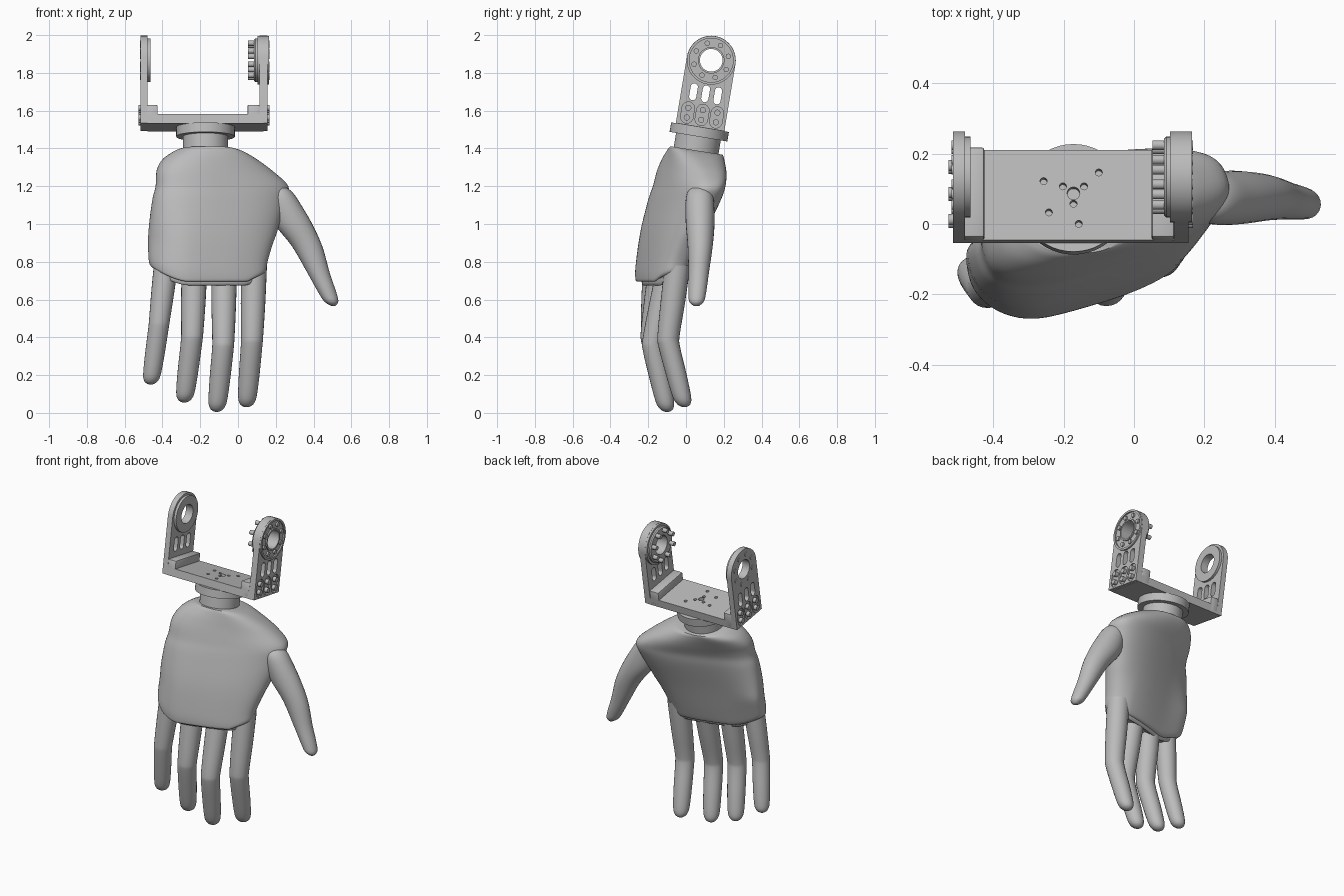
import bpy, bmesh
from math import sin, cos, pi, radians, copysign
from mathutils import Matrix, Vector

if "Cube" in bpy.data.objects:
    bpy.data.objects.remove(bpy.data.objects["Cube"])

grey = bpy.data.materials.new("plain_grey")
grey.use_nodes = True
grey.diffuse_color = (0.5, 0.5, 0.5, 1)
grey.node_tree.nodes["Principled BSDF"].inputs["Base Color"].default_value = grey.diffuse_color

# Leaning frame shared by the neck and the bracket
FRAME = Matrix.Translation((-0.172, 0.07, 1.487)) @ Matrix.Rotation(radians(-9.5), 4, 'X')


def smooth(obj, angle):
    bpy.ops.object.select_all(action='DESELECT')
    obj.select_set(True)
    bpy.context.view_layer.objects.active = obj
    bpy.ops.object.shade_smooth_by_angle(angle=radians(angle))


def finish(name, bm, matrix=None, angle=35):
    if matrix:
        bm.transform(matrix)
    bmesh.ops.recalc_face_normals(bm, faces=bm.faces)
    mesh = bpy.data.meshes.new(name)
    bm.to_mesh(mesh)
    bm.free()
    obj = bpy.data.objects.new(name, mesh)
    bpy.context.collection.objects.link(obj)
    mesh.materials.append(grey)
    smooth(obj, angle)
    return obj


def clamp(t):
    return max(0, min(1, t))


def catmull(a, b, c, d, t):
    return 0.5 * (2 * b + (c - a) * t + (2 * a - 5 * b + 4 * c - d) * t * t
                  + (3 * b - a - 3 * c + d) * t ** 3)


def loft(name, sections, steps=5, sides=32, power=2.0, warp=None, angle=50):
    """Skin through horizontal rings: x, y, z, half width, half depth, turn."""
    rows = [Vector(s) for s in sections]
    rows = [rows[0]] + rows + [rows[-1]]
    rings = [catmull(*rows[i:i + 4], k / steps)
             for i in range(len(rows) - 3) for k in range(steps)] + [rows[-1]]
    bm = bmesh.new()
    skin = []
    for x, y, z, w, d, turn in rings:
        ring = []
        for i in range(sides):
            a = 2 * pi * i / sides
            u = copysign(abs(cos(a)) ** (2 / power), cos(a)) * w
            v = copysign(abs(sin(a)) ** (2 / power), sin(a)) * d
            t = radians(turn)
            p = Vector((x + u * cos(t) - v * sin(t), y + u * sin(t) + v * cos(t), z))
            ring.append(bm.verts.new(warp(p) if warp else p))
        skin.append(ring)
    for low, high in zip(skin, skin[1:]):
        for i in range(sides):
            j = (i + 1) % sides
            bm.faces.new((low[i], low[j], high[j], high[i]))
    bm.faces.new(skin[0])
    bm.faces.new(skin[-1])
    return finish(name, bm, angle=angle)


def box(bm, x0, x1, y0, y1, z0, z1):
    m = Matrix.Translation(((x0 + x1) / 2, (y0 + y1) / 2, (z0 + z1) / 2))
    bmesh.ops.create_cube(bm, size=1, matrix=m @ Matrix.Diagonal((x1 - x0, y1 - y0, z1 - z0, 1)))


def rod(bm, x0, x1, y, z, r, sides=16):
    m = Matrix.Translation(((x0 + x1) / 2, y, z)) @ Matrix.Rotation(pi / 2, 4, 'Y')
    bmesh.ops.create_cone(bm, cap_ends=True, segments=sides, radius1=r, radius2=r,
                          depth=abs(x1 - x0), matrix=m)


def tube(bm, z, profile, sides=56):
    """Closed (x, radius) profile turned around a crosswise axis."""
    loops = []
    for x, r in profile:
        loops.append([bm.verts.new((x, r * cos(2 * pi * i / sides), z + r * sin(2 * pi * i / sides)))
                      for i in range(sides)])
    for a, b in zip(loops, loops[1:] + loops[:1]):
        for i in range(sides):
            j = (i + 1) % sides
            bm.faces.new((a[i], a[j], b[j], b[i]))


def post(bm, x, y, z0, z1, r, sides=48):
    bmesh.ops.create_cone(bm, cap_ends=True, segments=sides, radius1=r, radius2=r, depth=z1 - z0,
                          matrix=Matrix.Translation((x, y, (z0 + z1) / 2)))


def stadium(bm, x0, x1, y, z0, z1, r, round_base=True):
    """Upright slab with a round top and a round or flat base."""
    n = 20
    pts = [(y + r * cos(pi * i / n), z1 - r + r * sin(pi * i / n)) for i in range(n + 1)]
    if round_base:
        pts += [(y - r * cos(pi * i / n), z0 + r - r * sin(pi * i / n)) for i in range(n + 1)]
    else:
        pts += [(y - r, z0), (y + r, z0)]
    face = bm.faces.new([bm.verts.new((x0, a, b)) for a, b in pts])
    out = bmesh.ops.extrude_face_region(bm, geom=[face])
    moved = [v for v in out["geom"] if isinstance(v, bmesh.types.BMVert)]
    bmesh.ops.translate(bm, verts=moved, vec=(x1 - x0, 0, 0))


def carve(obj, bm):
    cutter = finish("cutter", bm, FRAME)
    cutter.hide_render = True
    mod = obj.modifiers.new("carve", 'BOOLEAN')
    mod.object, mod.operation, mod.solver = cutter, 'DIFFERENCE', 'EXACT'
    bpy.context.view_layer.objects.active = obj
    bpy.ops.object.modifier_apply(modifier=mod.name)
    bpy.data.objects.remove(cutter)
    smooth(obj, 30)


# Palm shell: outer edge curls back, lower corners lift, top slopes
def palm_warp(p):
    low = clamp((0.95 - p.z) / 0.25)
    top = clamp((p.z - 1.2) / 0.2)
    curl = clamp((1.25 - p.z) / 0.35)
    p.y += curl * 0.075 * max(0, (-0.24 - p.x) / 0.23) ** 2
    p.z += low * 0.085 * max(0, (-0.27 - p.x) / 0.2) ** 1.5
    p.z += low * 0.05 * max(0, (p.x - 0.05) / 0.1)
    p.z -= top * 0.165 * (p.y - 0.02)
    return p


palm = [(-0.16, -0.14, 0.695, 0.305, 0.092, 16), (-0.16, -0.137, 0.71, 0.318, 0.102, 16),
        (-0.157, -0.122, 0.78, 0.328, 0.112, 17), (-0.135, -0.075, 0.95, 0.352, 0.127, 18.5),
        (-0.1, -0.012, 1.12, 0.37, 0.137, 20), (-0.085, 0.016, 1.2, 0.366, 0.137, 20),
        (-0.12, 0.032, 1.28, 0.32, 0.143, 19), (-0.145, 0.043, 1.34, 0.258, 0.146, 15),
        (-0.155, 0.052, 1.38, 0.195, 0.144, 8), (-0.16, 0.055, 1.395, 0.155, 0.138, 0)]
loft("palm_shell", palm, sides=64, power=2.5, warp=palm_warp, angle=40)

# Inner palm showing under the shell rim
loft("inner_palm", [(-0.155, -0.13, 0.682, 0.26, 0.055, 16), (-0.155, -0.13, 0.69, 0.285, 0.075, 16),
                    (-0.15, -0.11, 0.85, 0.3, 0.085, 17)], sides=48, power=2.5, warp=palm_warp)

# Fingers: base, knuckle and tip points with a radius
fingers = {
    "little_finger": ((-0.375, -0.16, 0.84), (-0.418, -0.185, 0.47), (-0.463, -0.13, 0.15), 0.053),
    "ring_finger": ((-0.23, -0.13, 0.78), (-0.243, -0.185, 0.4), (-0.285, -0.11, 0.055), 0.056),
    "middle_finger": ((-0.073, -0.085, 0.78), (-0.078, -0.178, 0.36), (-0.113, -0.1, 0.005), 0.056),
    "index_finger": ((0.085, -0.045, 0.78), (0.074, -0.096, 0.38), (0.045, -0.008, 0.03), 0.056),
}
for name, (base, knuckle, tip, r) in fingers.items():
    base, knuckle, tip = Vector(base), Vector(knuckle), Vector(tip)
    rows = []
    for a, b, t, k in ((base, knuckle, 0, 1.22), (base, knuckle, 0.5, 1.16), (base, knuckle, 0.92, 1.05),
                       (knuckle, tip, 0.08, 1.02), (knuckle, tip, 0.5, 0.98), (knuckle, tip, 0.83, 0.88),
                       (knuckle, tip, 0.94, 0.68), (knuckle, tip, 0.985, 0.38), (knuckle, tip, 1, 0.1)):
        rows.append((*a.lerp(b, t), r * k, r * k, 0))
    loft(name, rows, steps=4, sides=24)

# Thumb
loft("thumb", [(0.21, 0.073, 1.2, 0.01, 0.012, 0), (0.215, 0.073, 1.19, 0.045, 0.045, 0),
               (0.222, 0.073, 1.16, 0.073, 0.068, 0),
               (0.245, 0.073, 1.1, 0.09, 0.076, 0), (0.293, 0.075, 1.0, 0.1, 0.076, 0),
               (0.367, 0.075, 0.88, 0.08, 0.066, 0), (0.427, 0.067, 0.74, 0.059, 0.054, 0),
               (0.472, 0.06, 0.64, 0.048, 0.047, 0), (0.494, 0.056, 0.59, 0.037, 0.039, 0),
               (0.504, 0.055, 0.567, 0.012, 0.015, 0)], sides=28)

# Neck and flange
bm = bmesh.new()
post(bm, 0, 0, -0.13, 0, 0.12)
post(bm, 0, 0, -0.025, 0.026, 0.155)
finish("neck_flange", bm, FRAME)

# Bracket base plate with screw holes
bm = bmesh.new()
box(bm, -0.308, 0.307, -0.13, 0.13, 0.025, 0.075)
plate = finish("bracket_plate", bm, FRAME)
bm = bmesh.new()
post(bm, 0, 0.005, 0.045, 0.1, 0.018, 24)
for x, y in ((-0.085, 0.04), (-0.03, 0.025), (0.03, 0.025), (0.072, 0.065),
             (0, -0.025), (-0.07, -0.05), (0.015, -0.083)):
    post(bm, x, y, 0.045, 0.1, 0.01, 16)
carve(plate, bm)

# Raised end blocks
for name, x0, x1 in (("right_block", -0.312, -0.253), ("left_block", 0.222, 0.287)):
    bm = bmesh.new()
    box(bm, x0, x1, -0.13, 0.13, 0.03, 0.125)
    bmesh.ops.bevel(bm, geom=bm.edges[:], offset=0.008, segments=2, profile=0.5, affect='EDGES')
    finish(name, bm, FRAME)

# Bracket arms: slab, bearing ring, slots, pockets and screws
HUB = 0.385
HOLE = 0.06
for name, inner, outer, side in (("right", -0.308, -0.343, -1), ("left", 0.287, 0.327, 1)):
    bm = bmesh.new()
    stadium(bm, inner, outer, 0, 0.026, HUB + 0.13, 0.13, False)
    arm = finish(name + "_arm", bm, FRAME)
    bm = bmesh.new()
    rod(bm, inner - side * 0.1, outer + side * 0.1, 0, HUB, HOLE, 56)
    for k in (-1, 0, 1):
        stadium(bm, inner - side * 0.05, outer + side * 0.05, k * 0.065, 0.16, 0.25, 0.019)
        stadium(bm, outer - side * 0.01, outer + side * 0.05, k * 0.078, 0.035, 0.148, 0.033)
    carve(arm, bm)

    # Bearing ring, a stepped housing on the left arm
    bm = bmesh.new()
    if side > 0:
        tube(bm, HUB, [(0.257, HOLE), (0.257, 0.108), (0.264, 0.115), (0.274, 0.115), (0.274, 0.129),
                       (0.337, 0.129), (0.337, 0.116), (0.328, 0.116), (0.328, 0.07),
                       (0.337, 0.07), (0.337, HOLE)])
    else:
        tube(bm, HUB, [(inner - 0.005, HOLE), (inner - 0.005, 0.115),
                       (inner + 0.016, 0.115), (inner + 0.016, HOLE)])
    finish(name + "_bearing_ring", bm, FRAME)

    # Fasteners
    bm = bmesh.new()
    for k in (-1, 0, 1):
        for z in (0.065, 0.117):
            rod(bm, outer - side * 0.015, outer + side * 0.012, k * 0.078, z, 0.016)
    for i in range(8):
        a = 2 * pi * (i + 0.5) / 8
        y, z = 0.093 * cos(a), HUB + 0.093 * sin(a)
        if side > 0:
            rod(bm, 0.225, 0.339, y, z, 0.014)
        else:
            rod(bm, outer + 0.004, outer - 0.004, y, z, 0.014)
    finish(name + "_fasteners", bm, FRAME)
